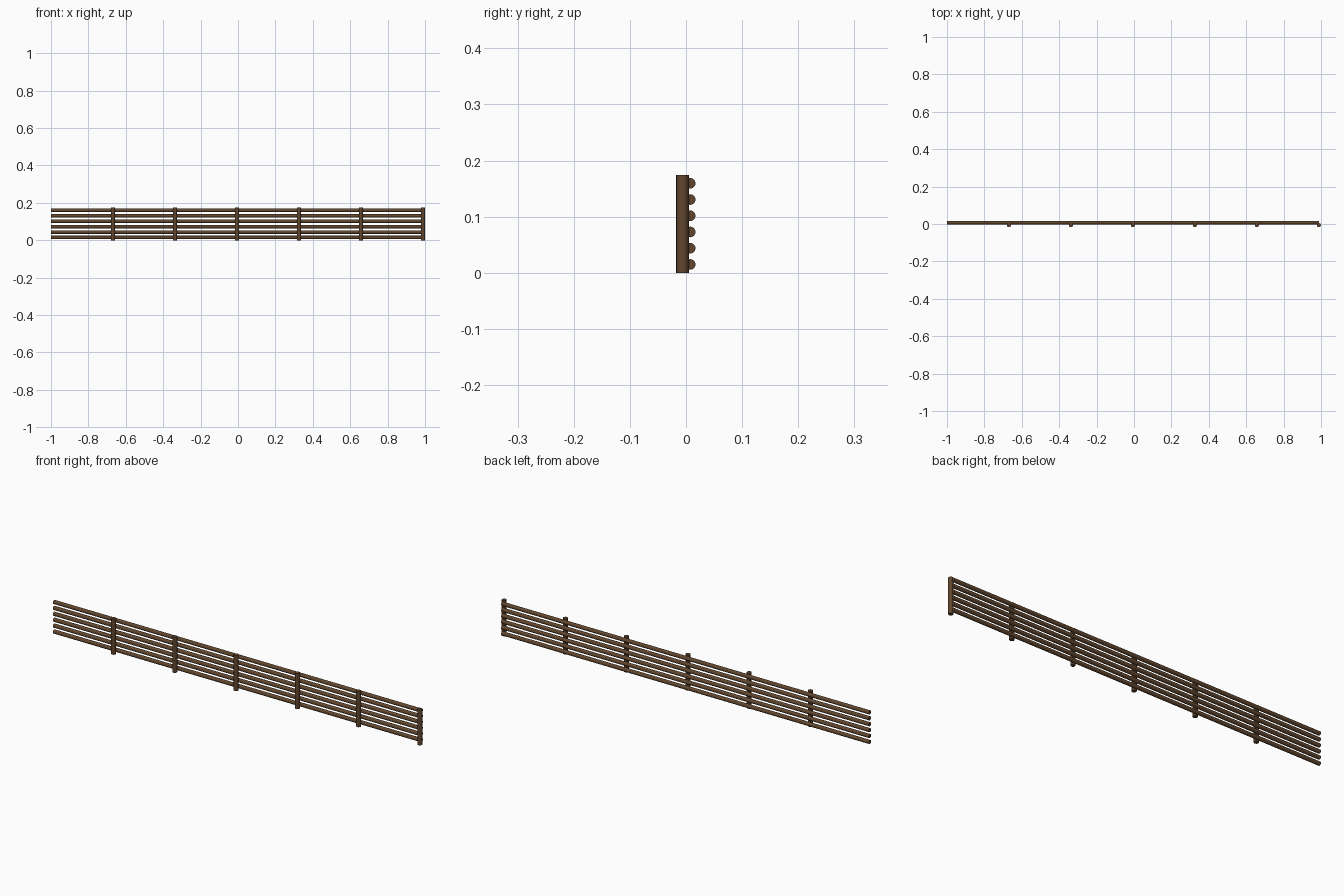
import bpy
import math

if "Cube" in bpy.data.objects:
    bpy.data.objects.remove(bpy.data.objects["Cube"])

BAYS = 6
X0, X1 = -1.0, 0.9885
BAY = (X1 - X0) / BAYS
POST_R, POST_H, POST_Y = 0.0112, 0.174, -0.0062
RAIL_R, RAIL_Y = 0.0095, 0.0075

wood = bpy.data.materials.new("brown_wood")
wood.diffuse_color = (0.12, 0.062, 0.028, 1)
wood.use_nodes = True
wood.node_tree.nodes["Principled BSDF"].inputs["Base Color"].default_value = wood.diffuse_color


def pole(name, radius, length, location, rotation=(0, 0, 0)):
    bpy.ops.mesh.primitive_cylinder_add(vertices=16, radius=radius, depth=length,
                                        location=location, rotation=rotation)
    ob = bpy.context.object
    ob.name = name
    ob.data.materials.append(wood)
    bpy.ops.object.shade_smooth_by_angle(angle=math.radians(35))
    return ob


# Upright posts at the right end of every bay
for i in range(1, BAYS + 1):
    pole(f"post_{i}", POST_R, POST_H, (X0 + i * BAY, POST_Y, POST_H / 2))

# Six round rails behind the posts, ending at the centre of the last post
for j in range(6):
    pole(f"rail_{j + 1}", RAIL_R, X1 - X0,
         ((X0 + X1) / 2, RAIL_Y, 0.015 + 0.0289 * j), (0, math.pi / 2, 0))
